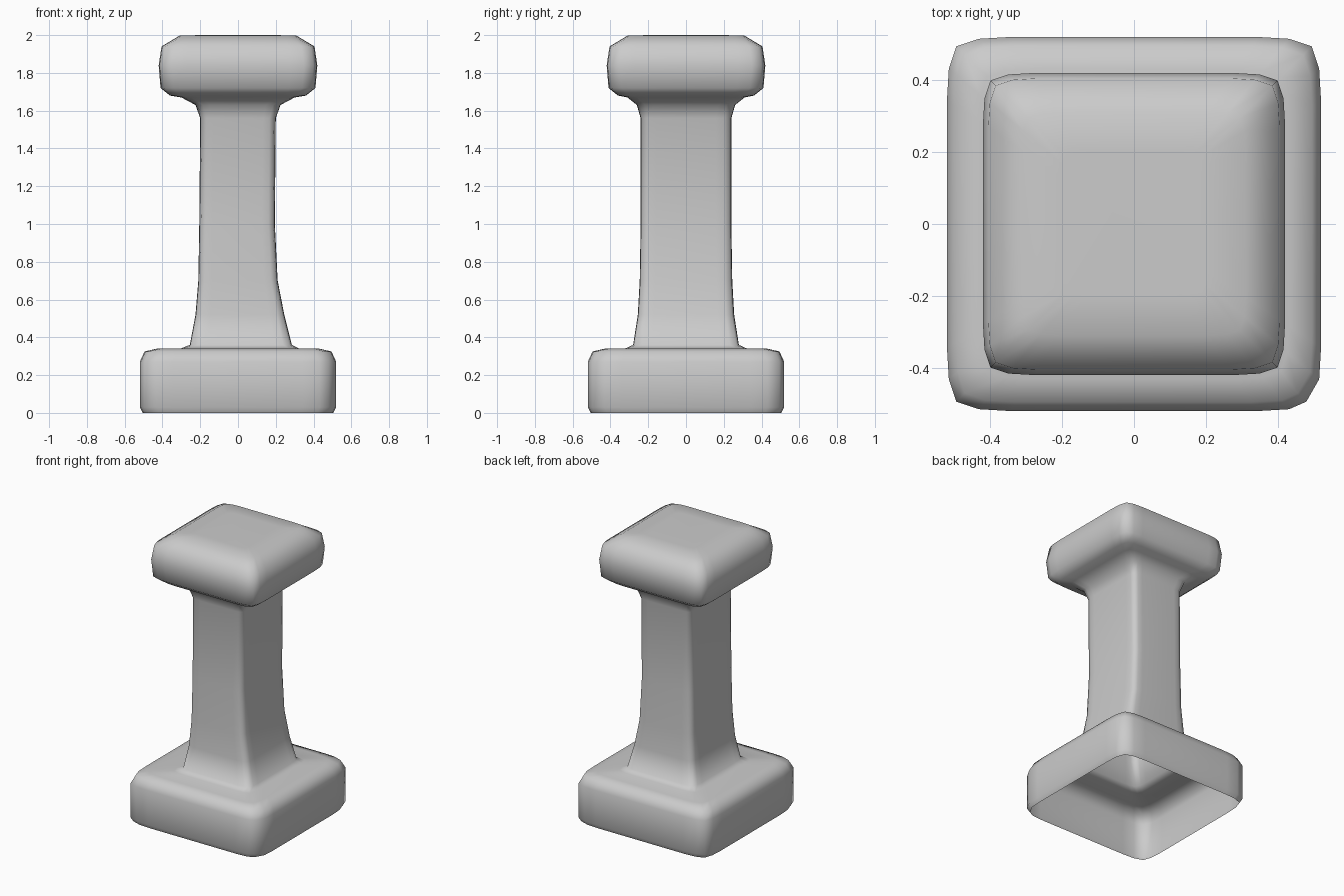
import bpy, bmesh

# Profile from floor to top: half width x, half depth y, z, x centre offset
PROFILE = [
    (0.505, 0.505, 0.00, 0.0), (0.52, 0.52, 0.03, 0.0), (0.52, 0.52, 0.27, 0.0),
    (0.495, 0.495, 0.325, 0.0), (0.43, 0.43, 0.34, 0.0),
    (0.31, 0.32, 0.342, 0.01), (0.27, 0.28, 0.36, 0.015),
    (0.235, 0.255, 0.52, 0.01), (0.21, 0.245, 0.70, 0.0),
    (0.20, 0.24, 1.00, -0.005), (0.20, 0.24, 1.56, 0.0),
    (0.225, 0.26, 1.63, 0.0), (0.30, 0.31, 1.67, 0.0),
    (0.36, 0.36, 1.68, 0.0), (0.41, 0.41, 1.72, 0.0),
    (0.42, 0.42, 1.84, 0.0), (0.405, 0.405, 1.94, 0.0),
    (0.31, 0.31, 1.997, 0.0), (0.20, 0.20, 2.0, 0.0),
]
# Softened square section, one corner; the other three are rotations of it
CORNER = [(1.0, 0.66), (0.99, 0.83), (0.95, 0.95), (0.83, 0.99), (0.66, 1.0)]


def section():
    pts = []
    for k in range(4):
        for x, y in CORNER:
            for _ in range(k):
                x, y = -y, x
            pts.append((x, y))
    return pts


# One open-bottomed shell: base, flared shaft and cap
bm = bmesh.new()
rings = []
for hx, hy, z, ox in PROFILE:
    rings.append([bm.verts.new((ox + hx * x, hy * y, z)) for x, y in section()])
n = len(rings[0])
for a, b in zip(rings, rings[1:]):
    for i in range(n):
        j = (i + 1) % n
        bm.faces.new((a[i], a[j], b[j], b[i]))
bm.faces.new(rings[-1])

# Worn front right corner of the base
for ring in rings[:4]:
    for v in ring:
        if v.co.x > 0.44 and v.co.y < -0.44:
            v.co.x -= 0.015

mesh = bpy.data.meshes.new("pedestal")
bm.to_mesh(mesh)
bm.free()
pedestal = bpy.data.objects.new("pedestal", mesh)
bpy.context.collection.objects.link(pedestal)
for p in mesh.polygons:
    p.use_smooth = True
